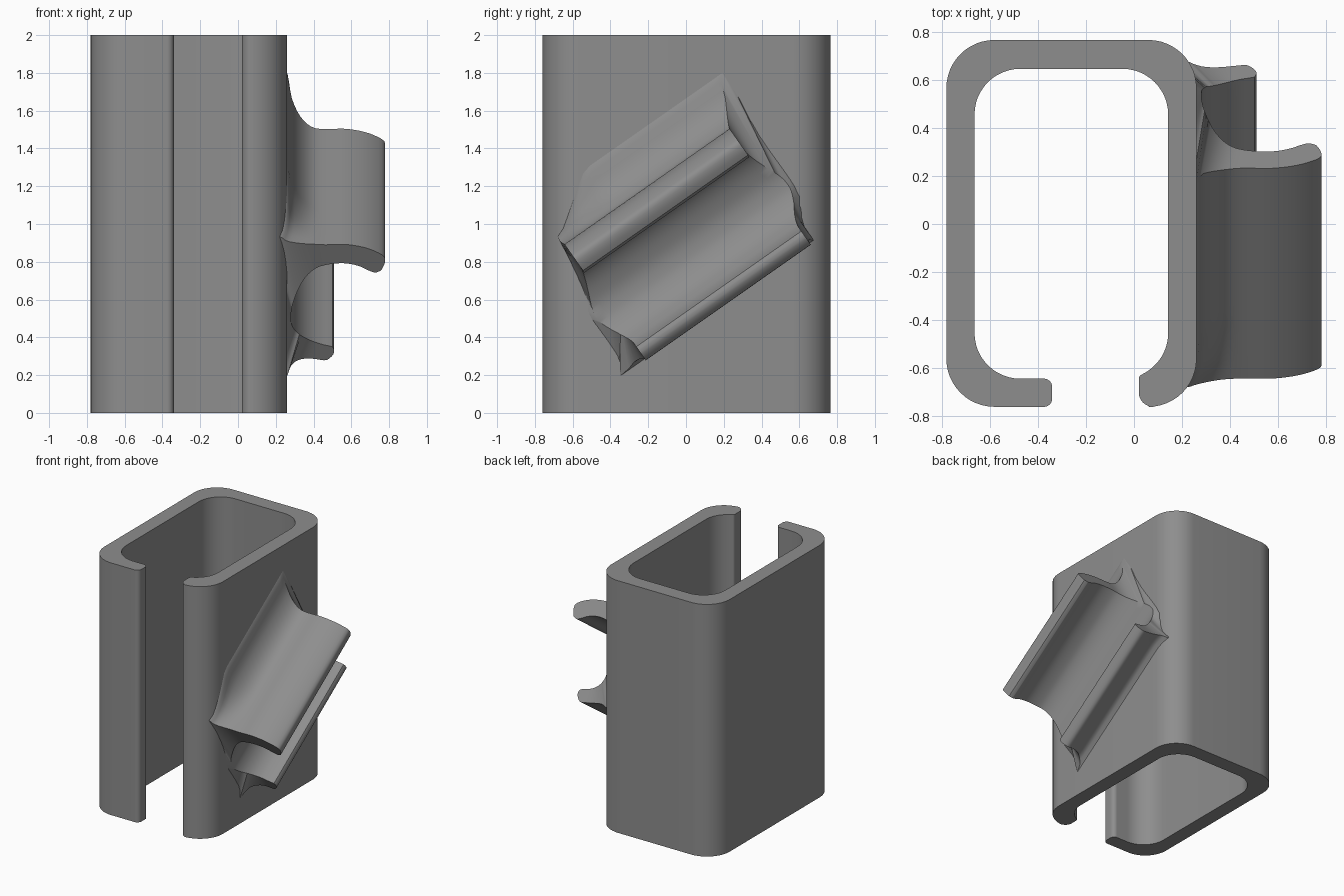
import bpy, bmesh, math
from mathutils import Vector

if "Cube" in bpy.data.objects:
    bpy.data.objects.remove(bpy.data.objects["Cube"])

grey = bpy.data.materials.new("grey")
grey.diffuse_color = (0.27, 0.27, 0.27, 1)
grey.use_nodes = True
grey.node_tree.nodes["Principled BSDF"].inputs["Base Color"].default_value = grey.diffuse_color


def finish(bm, name, angle):
    bmesh.ops.recalc_face_normals(bm, faces=bm.faces)
    mesh = bpy.data.meshes.new(name)
    bm.to_mesh(mesh)
    bm.free()
    ob = bpy.data.objects.new(name, mesh)
    bpy.context.collection.objects.link(ob)
    mesh.materials.append(grey)
    bpy.ops.object.select_all(action='DESELECT')
    ob.select_set(True)
    bpy.context.view_layer.objects.active = ob
    bpy.ops.object.shade_smooth_by_angle(angle=math.radians(angle))


def rounded(corners, seg=12):
    """Polygon from (x, y, radius) corners, each right angle rounded."""
    pts = []
    for i, (x, y, r) in enumerate(corners):
        p = Vector((x, y))
        if r == 0:
            pts.append(p)
            continue
        a = (Vector(corners[i - 1][:2]) - p).normalized()
        b = (Vector(corners[(i + 1) % len(corners)][:2]) - p).normalized()
        half = a.angle(b) / 2
        c = p + (a + b).normalized() * r / math.sin(half)
        start = p + a * r / math.tan(half) - c
        end = p + b * r / math.tan(half) - c
        sweep = math.pi - 2 * half
        for k in range(seg + 1):
            f = k / seg
            pts.append(c + (start * math.sin((1 - f) * sweep) + end * math.sin(f * sweep)) / math.sin(sweep * 0.99999))
    return pts


# Channel body: open rounded tube with a slot along the front
corners = [(0.02, -0.76, 0.06), (0.26, -0.76, 0.2), (0.26, 0.765, 0.2), (-0.78, 0.765, 0.2),
           (-0.78, -0.76, 0.2), (-0.34, -0.76, 0.035), (-0.34, -0.643, 0.035),
           (-0.663, -0.643, 0.19), (-0.663, 0.645, 0.19), (0.142, 0.645, 0.19)]
for k in range(11):
    a = -math.radians(6 * k)
    corners.append((-0.048 + 0.19 * math.cos(a), -0.453 + 0.19 * math.sin(a), 0))
corners.append((0.02, -0.633, 0.018))
bm = bmesh.new()
base = bm.faces.new([bm.verts.new((p.x, p.y, 0)) for p in rounded(corners)])
top = bmesh.ops.extrude_face_region(bm, geom=[base], use_keep_orig=True)
bmesh.ops.translate(bm, vec=(0, 0, 2), verts=[v for v in top["geom"] if isinstance(v, bmesh.types.BMVert)])
finish(bm, "channel_body", 30)


def smooth(pts, n=3):
    """Curve through the points."""
    pts = [Vector(p) for p in pts]
    out = []
    for i in range(len(pts) - 1):
        p0, p1, p2, p3 = pts[max(i - 1, 0)], pts[i], pts[i + 1], pts[min(i + 2, len(pts) - 1)]
        for k in range(n):
            t = k / n
            out.append(0.5 * (2 * p1 + (p2 - p0) * t + (2 * p0 - 5 * p1 + 4 * p2 - p3) * t * t
                              + (3 * p1 - p0 - 3 * p2 + p3) * t ** 3))
    return out + [pts[-1]]


# Slanted clip: outer and inner sides of its section, as (out from wall, across)
outer = smooth([(.757, .93), (.776, .975), (.774, 1.02), (.72, 1.058), (.65, 1.085), (.56, 1.1),
                (.46, 1.097), (.39, 1.11), (.33, 1.16), (.285, 1.245), (.262, 1.36), (.22, 1.36),
                (.22, .9), (.22, .7), (.22, .36), (.26, .36), (.3, .378), (.36, .37), (.42, .357),
                (.47, .352), (.505, .39), (.508, .42)])
inner = smooth([(.73, .917), (.715, .92), (.69, .932), (.65, .955), (.6, .972), (.54, .978),
                (.47, .968), (.42, .95), (.37, .91), (.33, .855), (.30, .79), (.285, .74),
                (.28, .69), (.283, .64), (.30, .585), (.325, .54), (.355, .505), (.39, .478),
                (.42, .463), (.45, .452), (.48, .444), (.50, .438)])
CO, SI = math.cos(math.radians(35)), math.sin(math.radians(35))
S0, S1, R = -0.015, 1.052, 0.16


def clamp(v):
    return max(0.0, min(1.0, v))


def squeeze(t, s):
    # the upper fillet shrinks where it meets the rounded front corner
    return 1.1 + (t - 1.1) * (0.2 + 0.8 * clamp(s / 0.3)) if t > 1.1 else t


def flare(x, t, s):
    # ends widen towards the wall
    h = min(max(x - 0.26, 0), R)
    y = CO * s - SI * squeeze(t, s)
    return (R - math.sqrt(R * R - (R - h) ** 2)) * clamp((0.68 - abs(y)) / 0.15)


def place(p, u):
    x, t = p
    a, b = S0 - flare(x, t, S0), S1 + flare(x, t, S1)
    s = a + (b - a) * u
    t = squeeze(t, s)
    y, z = CO * s - SI * t, SI * s + CO * t
    # follow the rounded corners of the body
    e = min(max(abs(y) - 0.56, 0), 0.19)
    drop = 0.2 - math.sqrt(0.04 - e * e)
    return (x - drop * clamp((0.45 - x) / 0.19), y, z)


bm = bmesh.new()
loop = outer + inner[::-1]
n, N, m = len(outer), len(loop), 24
rings = [[bm.verts.new(place(p, k / m)) for p in loop] for k in range(m + 1)]
for r0, r1 in zip(rings, rings[1:]):
    for i in range(N):
        j = (i + 1) % N
        bm.faces.new((r0[i], r0[j], r1[j], r1[i]))
for ring in (rings[0], rings[-1]):
    for i in range(n - 1):
        bm.faces.new((ring[i], ring[i + 1], ring[N - 2 - i], ring[N - 1 - i]))
finish(bm, "slanted_clip", 35)
